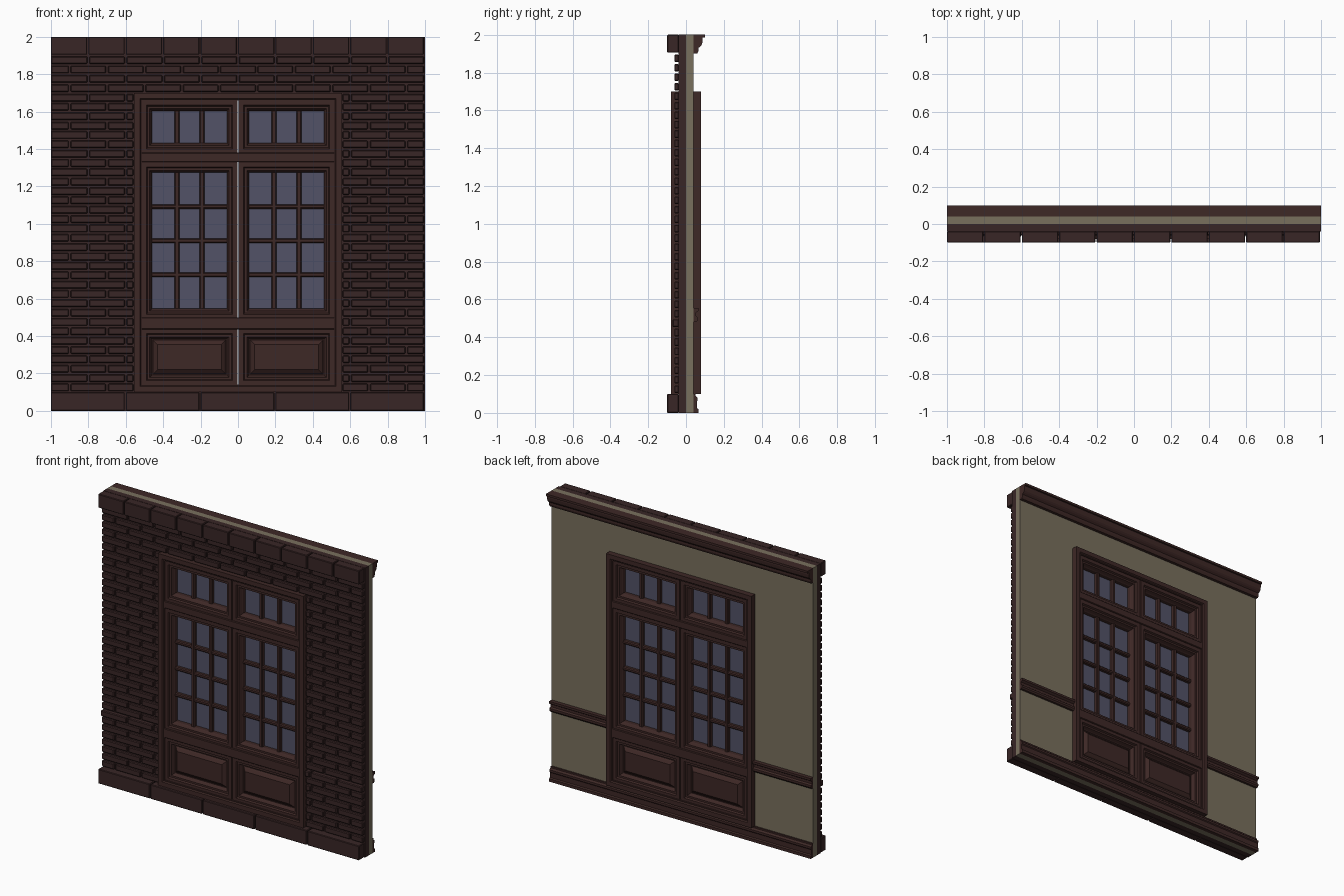
import bpy, bmesh, math
from mathutils import Vector

if "Cube" in bpy.data.objects:
    bpy.data.objects.remove(bpy.data.objects["Cube"])


def material(name, rgb):
    m = bpy.data.materials.new(name)
    m.diffuse_color = (*rgb, 1)
    m.use_nodes = True
    m.node_tree.nodes["Principled BSDF"].inputs["Base Color"].default_value = m.diffuse_color
    return m


BRICK = material("dark brick", (0.040, 0.019, 0.019))
WOOD = material("dark wood", (0.048, 0.021, 0.019))
PLASTER = material("beige plaster", (0.190, 0.160, 0.110))
GLASS = material("blue grey glass", (0.085, 0.085, 0.135))


def finish(bm, name, mat, bevel=0):
    bmesh.ops.recalc_face_normals(bm, faces=bm.faces)
    me = bpy.data.meshes.new(name)
    bm.to_mesh(me)
    bm.free()
    me.materials.append(mat)
    ob = bpy.data.objects.new(name, me)
    bpy.context.collection.objects.link(ob)
    if bevel:
        mod = ob.modifiers.new("bevel", 'BEVEL')
        mod.width = bevel
        mod.segments = 1
    return ob


def add_box(bm, x0, x1, y0, y1, z0, z1):
    v = [bm.verts.new((x, y, z)) for x in (x0, x1) for y in (y0, y1) for z in (z0, z1)]
    for f in ((0, 1, 3, 2), (4, 6, 7, 5), (0, 4, 5, 1), (2, 3, 7, 6), (0, 2, 6, 4), (1, 5, 7, 3)):
        bm.faces.new([v[i] for i in f])


def boxes(name, mat, items, bevel=0):
    bm = bmesh.new()
    for b in items:
        add_box(bm, *b)
    return finish(bm, name, mat, bevel)


def rings(name, mat, rect, half, closed):
    """Mitred rectangle sweep; half = (inset, depth) on one side, mirrored to the other.
    closed makes an open frame, otherwise the ends are capped as a solid panel."""
    x0, x1, z0, z1 = rect
    if closed:
        prof = [(i, -d) for i, d in half] + [(i, d) for i, d in reversed(half)]
    else:
        prof = [(i, -d) for i, d in reversed(half)] + [(i, d) for i, d in half]
    bm = bmesh.new()
    loops = [[bm.verts.new(p) for p in ((x0 + i, y, z0 + i), (x1 - i, y, z0 + i),
                                        (x1 - i, y, z1 - i), (x0 + i, y, z1 - i))]
             for i, y in prof]
    n = len(loops)
    for k in range(n if closed else n - 1):
        a, b = loops[k], loops[(k + 1) % n]
        for j in range(4):
            bm.faces.new((a[j], a[(j + 1) % 4], b[(j + 1) % 4], b[j]))
    if not closed:
        bm.faces.new(loops[0])
        bm.faces.new(loops[-1])
    return finish(bm, name, mat)


def moulding(name, prof, x0, x1):
    """Extrude a (y, z) profile along x."""
    bm = bmesh.new()
    a = [bm.verts.new((x0, y, z)) for y, z in prof]
    b = [bm.verts.new((x1, y, z)) for y, z in prof]
    bm.faces.new(a)
    bm.faces.new(b)
    for j in range(len(a)):
        k = (j + 1) % len(a)
        bm.faces.new((a[j], a[k], b[k], b[j]))
    return finish(bm, name, WOOD)


# Wall layers around the window opening
W = 0.555
for name, mat, y0, y1 in (("brick_backing", BRICK, -0.04, 0), ("plaster_wall", PLASTER, 0, 0.04)):
    boxes(name, mat, [(-1, -0.54, y0, y1, 0, 2), (0.54, 1, y0, y1, 0, 2),
                      (-0.54, 0.54, y0, y1, 1.69, 2), (-0.54, 0.54, y0, y1, 0, 0.11)])

# Running bond bricks, with one slightly proud course
bricks = []
G = 0.005
for r in range(36):
    z = 0.1 + r * 0.05
    front = -0.072 if r == 7 else -0.062
    start = -1.0 if r % 2 else -1.1
    for c in range(11):
        a, b = max(-1, start + c * 0.2), min(1, start + c * 0.2 + 0.2)
        if z < 1.69:
            if a < 0:
                b = min(b, -W)
            if b > 0:
                a = max(a, W)
        if b - a > 0.02:
            bricks.append((a if a == -1 else a + G, b - G, front, -0.038, z + G, z + 0.05 - G))
boxes("bricks", BRICK, bricks, 0.005)

# Stone courses at the foot and head of the wall
cuts = [-1, -0.6, -0.2, 0.2, 0.6, 1]
boxes("base_stones", BRICK, [(a, b - 0.006, -0.1, -0.039, 0, 0.1) for a, b in zip(cuts, cuts[1:])], 0.004)
boxes("top_stones", BRICK, [(-1 + 0.2 * i, -0.806 + 0.2 * i, -0.1, -0.039, 1.905, 2)
                            for i in range(10)], 0.004)

# Interior mouldings
moulding("baseboard", [(0.039, 0), (0.066, 0), (0.066, 0.02), (0.057, 0.026), (0.057, 0.06),
                       (0.062, 0.066), (0.062, 0.08), (0.05, 0.09), (0.05, 0.1), (0.039, 0.1)], -1, 1)
moulding("crown", [(0.039, 1.9), (0.06, 1.9), (0.066, 1.915), (0.066, 1.93), (0.078, 1.94),
                   (0.085, 1.95), (0.088, 1.97), (0.088, 1.985), (0.1, 1.985), (0.1, 2), (0.039, 2)], -1, 1)
rail = [(0.039, 0.48), (0.055, 0.48), (0.062, 0.49), (0.062, 0.505), (0.052, 0.513),
        (0.052, 0.53), (0.067, 0.54), (0.067, 0.555), (0.039, 0.555)]
moulding("chair_rail_left", rail, -1, -0.55)
moulding("chair_rail_right", rail, 0.55, 1)

# Window casing and cross bars
rings("window_casing", WOOD, (-W, W, 0.1, 1.7),
      [(0, 0.08), (0.03, 0.08), (0.036, 0.072), (0.042, 0.072)], True)
boxes("cross_bars", WOOD, [(-0.52, 0.52, -0.072, 0.072, a, b)
                           for a, b in ((0.435, 0.5), (1.33, 1.38))], 0.004)

# Sashes: moulded frames with panes above, raised panels below
SASH = [(0, 0.065), (0.026, 0.065), (0.032, 0.054), (0.044, 0.054), (0.052, 0.036), (0.056, 0.03)]
for side, x0, x1 in (("left", -0.516, -0.003), ("right", 0.003, 0.516)):
    for part, z0, z1, rows in (("top", 1.375, 1.66, 1), ("middle", 0.49, 1.33, 4), ("bottom", 0.135, 0.44, 0)):
        rings(f"{part}_sash_{side}", WOOD, (x0, x1, z0, z1), SASH, True)
        a, b, c, d = x0 + 0.05, x1 - 0.05, z0 + 0.05, z1 - 0.05
        if rows:
            boxes(f"{part}_glass_{side}", GLASS, [(a, b, -0.004, 0.004, c, d)])
            gx0, gx1, gz0, gz1 = a + 0.006, b - 0.006, c + 0.006, d - 0.006
            bars = []
            for i in (1, 2):
                x = gx0 + (gx1 - gx0) * i / 3
                bars.append((x - 0.013, x + 0.013, -0.03, 0.03, c, d))
            for i in range(1, rows):
                z = gz0 + (gz1 - gz0) * i / rows
                bars.append((a, b, -0.028, 0.028, z - 0.012, z + 0.012))
            boxes(f"{part}_glazing_bars_{side}", WOOD, bars, 0.006)
        else:
            rings(f"raised_panel_{side}", WOOD, (a, b, c, d),
                  [(0, 0.028), (0.012, 0.028), (0.018, 0.036), (0.036, 0.05)], False)
